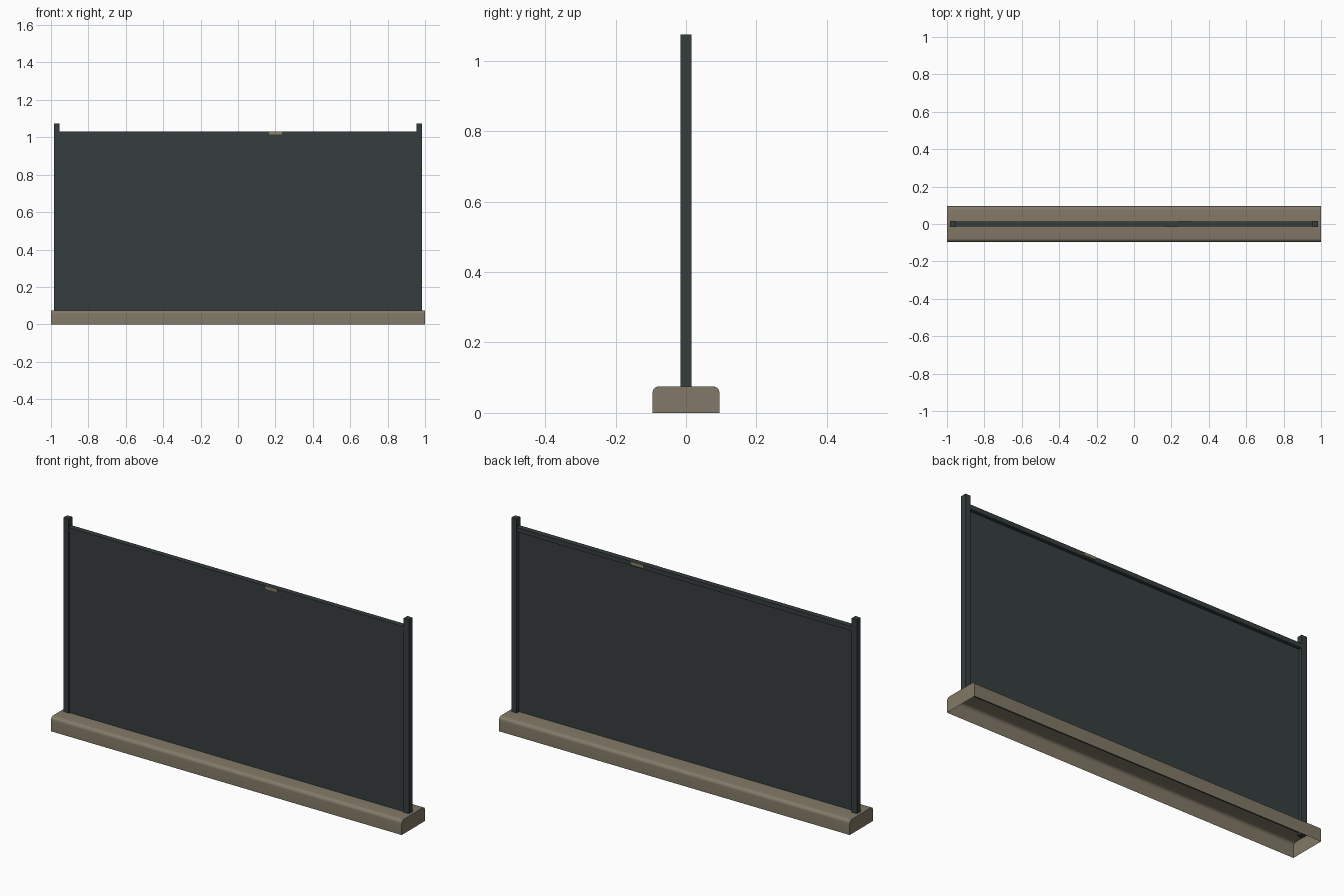
import bpy, bmesh, math

if "Cube" in bpy.data.objects:
    bpy.data.objects.remove(bpy.data.objects["Cube"])

def material(name, rgb):
    m = bpy.data.materials.new(name)
    m.diffuse_color = (*rgb, 1)
    m.use_nodes = True
    m.node_tree.nodes["Principled BSDF"].inputs["Base Color"].default_value = m.diffuse_color
    return m

TAUPE = material("taupe", (0.223, 0.191, 0.136))
SLATE = material("dark slate", (0.037, 0.048, 0.048))
TAN = material("tan", (0.26, 0.22, 0.13))

def finish(name, bm, mat):
    bmesh.ops.recalc_face_normals(bm, faces=bm.faces)
    me = bpy.data.meshes.new(name)
    bm.to_mesh(me)
    bm.free()
    me.materials.append(mat)
    ob = bpy.data.objects.new(name, me)
    bpy.context.collection.objects.link(ob)
    return ob

def box(name, x, y, z, mat):
    bm = bmesh.new()
    bmesh.ops.create_cube(bm, size=1)
    for v in bm.verts:
        v.co = [lo + (c + 0.5) * (hi - lo) for c, (lo, hi) in zip(v.co, (x, y, z))]
    return finish(name, bm, mat)

# Hollow base: rounded profile swept along x, closed ends, open underneath
W, H, R = 0.095, 0.075, 0.018
half = [(W - R + R * math.cos(a), H - R + R * math.sin(a))
        for a in (math.pi / 2 * i / 6 for i in range(7))]
profile = [(W, 0)] + half + [(-y, z) for y, z in reversed(half)] + [(-W, 0)]
bm = bmesh.new()
ends = [[bm.verts.new((x, y, z)) for y, z in profile] for x in (-1, 1)]
for i in range(len(profile) - 1):
    bm.faces.new((ends[0][i], ends[0][i + 1], ends[1][i + 1], ends[1][i]))
for ring in ends:
    bm.faces.new(ring)
base = finish("base", bm, TAUPE)
bpy.context.view_layer.objects.active = base
base.select_set(True)
bpy.ops.object.shade_smooth_by_angle(angle=math.radians(40))

# Square posts at both ends, sunk slightly into the base
for side, x in (("left", (-0.985, -0.955)), ("right", (0.955, 0.985))):
    box(side + "_post", x, (-0.015, 0.015), (0.06, 1.075), SLATE)

# Thin screen hanging from the top rail
box("screen", (-0.957, 0.957), (-0.009, -0.004), (0.073, 1.02), SLATE)
box("top_rail", (-0.957, 0.957), (-0.014, 0.014), (1.008, 1.031), SLATE)

# Small tag plates on the rail, front and back
box("front_tag", (0.167, 0.235), (-0.016, -0.0138), (1.016, 1.0305), TAN)
box("back_tag", (0.235, 0.303), (0.0138, 0.016), (1.016, 1.0305), TAN)
